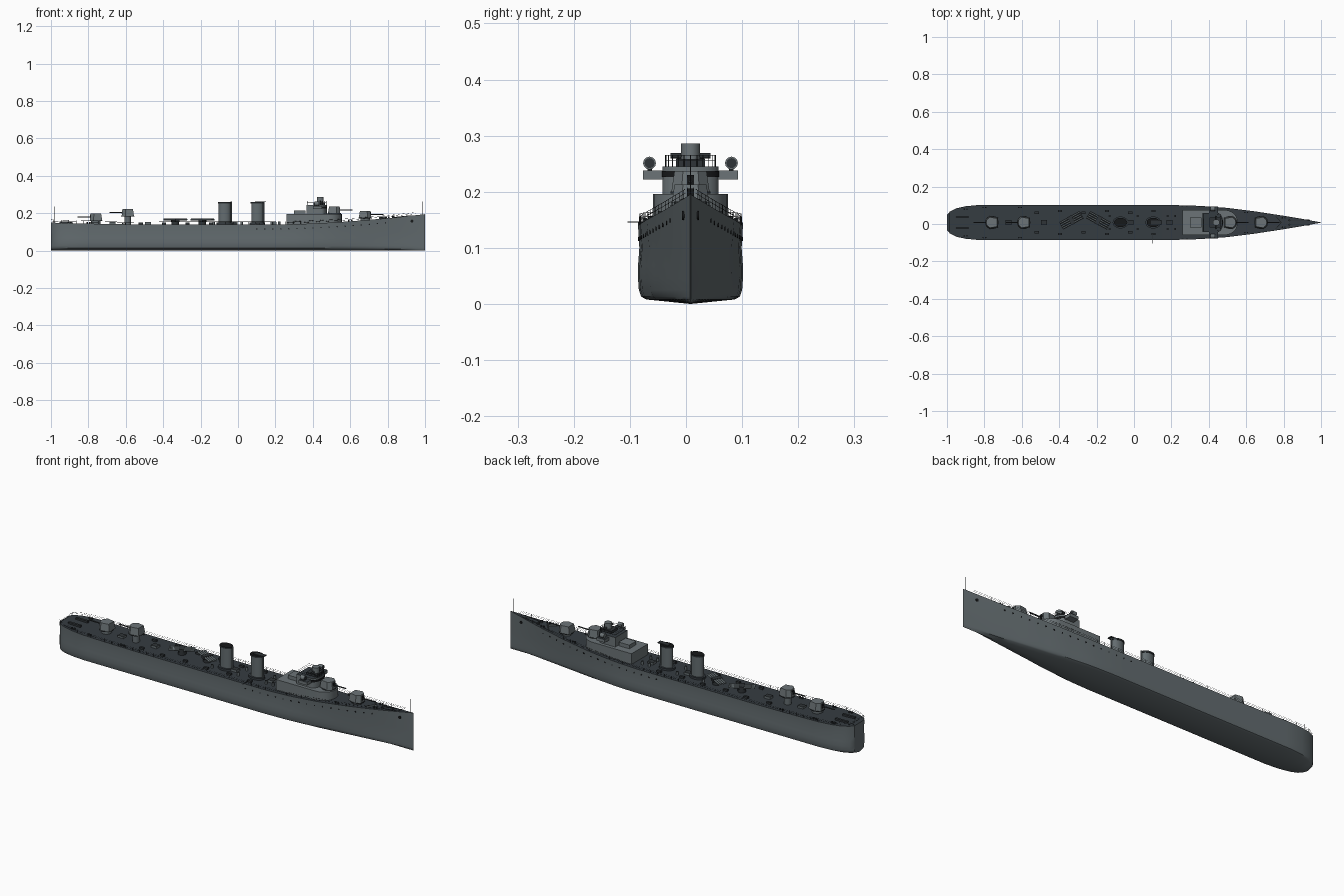
import bpy, bmesh, math
from mathutils import Vector

cube = bpy.data.objects.get("Cube")
if cube:
    bpy.data.objects.remove(cube, do_unlink=True)

CY = 0.008  # centreline of the ship
SIDES = (("left", 1), ("right", -1))


def material(name, r, g, b):
    m = bpy.data.materials.new(name)
    m.use_nodes = True
    m.diffuse_color = (r, g, b, 1)
    m.node_tree.nodes["Principled BSDF"].inputs["Base Color"].default_value = (r, g, b, 1)
    return m


HULL = material("hull grey", .125, .15, .16)
DECK = material("deck dark grey", .036, .045, .053)
HOUSE = material("superstructure grey", .15, .175, .185)
FIT = material("fitting charcoal", .028, .034, .038)
BLACK = material("opening black", .008, .009, .01)


def finish(name, bm, mats):
    bmesh.ops.recalc_face_normals(bm, faces=bm.faces[:])
    me = bpy.data.meshes.new(name)
    bm.to_mesh(me)
    bm.free()
    for m in mats:
        me.materials.append(m)
    ob = bpy.data.objects.new(name, me)
    bpy.context.collection.objects.link(ob)
    return ob


def prism(name, plan, z0, z1, mat, top=None, scale=1.0):
    """Extrude a plan outline upward, optionally tapered and with its own top colour."""
    bm = bmesh.new()
    mid = sum((Vector(p) for p in plan), Vector((0, 0))) / len(plan)
    low = [bm.verts.new((x, y + CY, z0)) for x, y in plan]
    tops = [mid + (Vector(p) - mid) * scale for p in plan]
    high = [bm.verts.new((p.x, p.y + CY, z1)) for p in tops]
    bm.faces.new(low)
    bm.faces.new(high).material_index = 1
    n = len(plan)
    for i in range(n):
        j = (i + 1) % n
        bm.faces.new((low[i], low[j], high[j], high[i]))
    return finish(name, bm, (mat, top or mat))


def rect(x, y, sx, sy, turn=0.0):
    c, s = math.cos(turn), math.sin(turn)
    return [(x + a * c - b * s, y + a * s + b * c)
            for a, b in ((-sx, -sy), (sx, -sy), (sx, sy), (-sx, sy))]


def oval(x, y, rx, ry, n=24):
    return [(x + rx * math.cos(math.tau * i / n), y + ry * math.sin(math.tau * i / n))
            for i in range(n)]


def nosed(x0, x1, half, nose):
    arc = [(x1 - nose + nose * math.sin(math.pi * i / 12), -half * math.cos(math.pi * i / 12))
           for i in range(13)]
    return [(x0, half), (x0, -half)] + arc


def rods(name, paths, radius, mat, sides=0):
    """Thin round bars along several paths, as one object."""
    cu = bpy.data.curves.new(name, "CURVE")
    cu.dimensions = "3D"
    cu.bevel_depth = radius
    cu.bevel_resolution = sides
    cu.use_fill_caps = True
    for path in paths:
        sp = cu.splines.new("POLY")
        sp.points.add(len(path) - 1)
        for pt, (x, y, z) in zip(sp.points, path):
            pt.co = (x, y + CY, z, 1)
    cu.materials.append(mat)
    ob = bpy.data.objects.new(name, cu)
    bpy.context.collection.objects.link(ob)
    return ob


def lookup(table, t):
    for (a, u), (b, v) in zip(table, table[1:]):
        if t <= b:
            return u + (v - u) * (t - a) / (b - a)
    return table[-1][1]


# Hull shape: plan half-width, sheer line and cross-section
BEAM = [(-1, .04), (-.985, .058), (-.95, .076), (-.9, .087), (-.83, .0935), (.2, .0935),
        (.35, .089), (.5, .078), (.65, .059), (.8, .036), (.9, .019), (1, .0008)]
SECTION = [(0, 0), (.008, .84), (.013, .94), (.025, .985), (.045, 1), (.068, 1),
           (.1, .975), (.14, 1)]


def deck(x):
    return .14 + .055 * max(0, (x - .2) / .8) ** 1.7 + .01 * max(0, (-x - .4) / .6) ** 2


def side(x, z):
    bow = max(0, (x - .3) / .7)
    pinch = 1 - .3 * bow * min(1, max(0, (deck(x) - z) / .12))
    return lookup(BEAM, x) * lookup(SECTION, z) * pinch


stations = sorted({x for x, _ in BEAM} | {round(-.8 + i * .05, 2) for i in range(36)})
bm = bmesh.new()
rings = []
for x in stations:
    zs = [deck(x)] + [z for z, _ in reversed(SECTION[:-1])]
    pts = [(side(x, z), z) for z in zs]
    pts += [(-y, z) for y, z in reversed(pts[:-1])]
    rings.append([bm.verts.new((x, y + CY, z)) for y, z in pts])
for a, b in zip(rings, rings[1:]):
    for i in range(len(a)):
        j = (i + 1) % len(a)
        f = bm.faces.new((a[i], a[j], b[j], b[i]))
        f.material_index = 1 if j == 0 else 0
bm.faces.new(rings[0])
bm.faces.new(rings[-1])
finish("hull", bm, (HULL, DECK))

# Portholes, hawse openings and the deck-edge rails on each side
for label, s in SIDES:
    holes = []
    for i in range(17):
        x = .1 + i * .043
        z = deck(x) - .024
        y = s * side(x, z)
        holes.append([(x, y - s * .003, z), (x, y + s * .0012, z)])
    rods(label + "_portholes", holes, .0036, BLACK, 2)
    y = s * side(.93, .158)
    rods(label + "_hawse", [[(.93, y - s * .004, .158), (.93, y + s * .0025, .158)]], .008, BLACK, 2)
    edge = [x for x in stations if x < .99]
    rails = [[(x, s * side(x, deck(x)) * .98, deck(x) + h) for x in edge] for h in (.008, .015)]
    for i in range(50):
        x = -.985 + i * .04
        y = s * side(x, deck(x)) * .98
        rails.append([(x, y, deck(x) - .001), (x, y, deck(x) + .0155)])
    rods(label + "_deck_rail", rails, .0005, FIT)
rods("stern_rail", [[(-.985, y, deck(-1) + h) for y in (-.057, .057)] for h in (.008, .015)], .0005, FIT)
rods("flagstaffs", [[(-.983, 0, .14), (-.983, 0, .237)], [(.985, 0, .18), (.985, 0, .262)]], .0011, FIT)
rods("boat_boom", [[(.1, -.06, .146), (.1, -.112, .146)]], .0012, FIT)

# Deckhouse and bridge
prism("deckhouse", nosed(.26, .555, .067, .07), .138, .196, HOUSE)
prism("bridge", nosed(.365, .475, .05, .03), .195, .245, HOUSE, DECK)
prism("bridge_windows", nosed(.43, .4765, .0515, .03), .226, .237, BLACK)
prism("chart_house", rect(.33, 0, .03, .028), .195, .215, HOUSE)
prism("bridge_wings", rect(.425, 0, .024, .085), .222, .238, HOUSE, DECK)
prism("director_base", rect(.435, 0, .03, .026), .245, .258, FIT)
prism("director_tower", oval(.44, 0, .018, .017), .255, .286, HOUSE)
rods("rangefinder", [[(.44, -.036, .264), (.44, .036, .264)]], .005, FIT, 2)
ring = [(x, y * .9) for x, y in nosed(.37, .472, .05, .03)]
rails = [[(x, y, z) for x, y in ring + ring[:1]] for z in (.256, .265)]
rails += [[(x, y, .244), (x, y, .2655)] for x, y in ring]
rods("bridge_rail", rails, .0007, FIT)
for label, s in SIDES:
    prism(label + "_lamp_post", oval(.42, s * .073, .004, .004, 8), .236, .245, FIT)
    rods(label + "_searchlight", [[(.408, s * .073, .251), (.432, s * .073, .251)]], .0115, HOUSE, 4)
    rods(label + "_searchlight_lens", [[(.432, s * .073, .251), (.4335, s * .073, .251)]], .009, FIT, 4)

# Funnels
for label, x in (("fore_funnel", .103), ("aft_funnel", -.072)):
    prism(label, oval(x, 0, .032, .022, 32), .137, .254, HULL)
    prism(label + "_base", oval(x, 0, .042, .032), .137, .15, DECK)
    prism(label + "_cap", oval(x, 0, .035, .025, 32), .252, .26, FIT, BLACK)
    rods(label + "_pipe", [[(x + .036, 0, .14), (x + .036, 0, .262)]], .003, HULL, 2)
prism("fore_funnel_hood", rect(.12, 0, .03, .012), .26, .264, FIT)

# Gun mounts: pedestal, faceted shield and barrel
SHIELD = [(-.034, -.026), (.012, -.034), (.032, -.016), (.032, .016), (.012, .034), (-.034, .026)]
for label, x, d, foot, z, post in (("fore_gun", .68, 1, .155, .176, .026),
                                   ("upper_fore_gun", .515, 1, .19, .2, .028),
                                   ("upper_aft_gun", -.59, -1, .138, .186, .018),
                                   ("aft_gun", -.76, -1, .138, .162, .026)):
    prism(label + "_pedestal", oval(x, 0, post, post), foot, z + .004, HULL)
    prism(label + "_platform", oval(x, 0, .036, .036), z - .003, z, FIT)
    prism(label + "_shield", [(x + d * a, b) for a, b in SHIELD], z, z + .037, HOUSE, scale=.84)
    prism(label + "_port", rect(x + d * .029, 0, .0025, .006), z + .008, z + .03, BLACK)
    rods(label + "_barrel", [[(x + d * .02, 0, z + .017), (x + d * .098, 0, z + .018)]], .0032, FIT, 2)

# Torpedo tube mounts, swung outboard
for label, x, turn in (("fore_tubes", -.19, -.5), ("aft_tubes", -.335, .5)):
    c, s = math.cos(turn), math.sin(turn)
    prism(label + "_turntable", oval(x, .012, .02, .02), .137, .16, FIT)
    tubes = []
    for k in (-1.5, -.5, .5, 1.5):
        ox, oy = x - s * k * .011, .012 + c * k * .011
        tubes.append([(ox + c * t, oy + s * t, .166) for t in (-.062, .062)])
    rods(label, tubes, .0046, HULL, 2)
    prism(label + "_cradle", rect(x, .012, .012, .024, turn), .157, .172, FIT)

# Deck fittings
for label, s in SIDES:
    for i, (x, f) in enumerate(((-.9, .82), (-.8, .86), (-.61, .86), (.6, .82), (.8, .7))):
        y = s * lookup(BEAM, x) * f
        for dx in (-.007, .007):
            prism(f"{label}_bollard_{i}", oval(x + dx, y, .004, .004, 10), deck(x) - .002, deck(x) + .009, FIT)
    for i in range(6):
        x = -.52 + i * .125
        prism(f"{label}_locker_{i}", rect(x, s * (.052 + .01 * (i % 2)), .011, .006), .137, .15, FIT)
    for i, x in enumerate((-.13, .02, .18, .22)):
        prism(f"{label}_vent_{i}", oval(x, s * .035, .006, .006, 12), .137, .157, HULL, FIT)
    prism(f"{label}_depth_charge_rack", rect(-.92, s * .03, .035, .006), deck(-.92) - .003, deck(-.92) + .009, FIT)
    prism(f"{label}_capstan", oval(.83, s * .012, .006, .006, 12), deck(.83) - .002, deck(.83) + .01, FIT)
    rods(f"{label}_anchor_chain", [[(x, s * .012, deck(x) + .001) for x in (.83, .88, .925)]], .0018, FIT)
for i, x in enumerate((-.67, -.48, -.02, .19)):
    prism(f"hatch_{i}", rect(x, 0, .016, .014), .137, .152, HULL, FIT)
prism("breakwater", [(.755, -.035), (.785, 0), (.755, .035), (.759, .035), (.79, 0), (.759, -.035)],
      .165, .182, HULL)

# Smooth curved sides while keeping hard edges
for ob in list(bpy.context.scene.objects):
    ob.select_set(ob.type == "MESH")
    if ob.type == "MESH":
        bpy.context.view_layer.objects.active = ob
bpy.ops.object.shade_smooth_by_angle(angle=math.radians(40))
